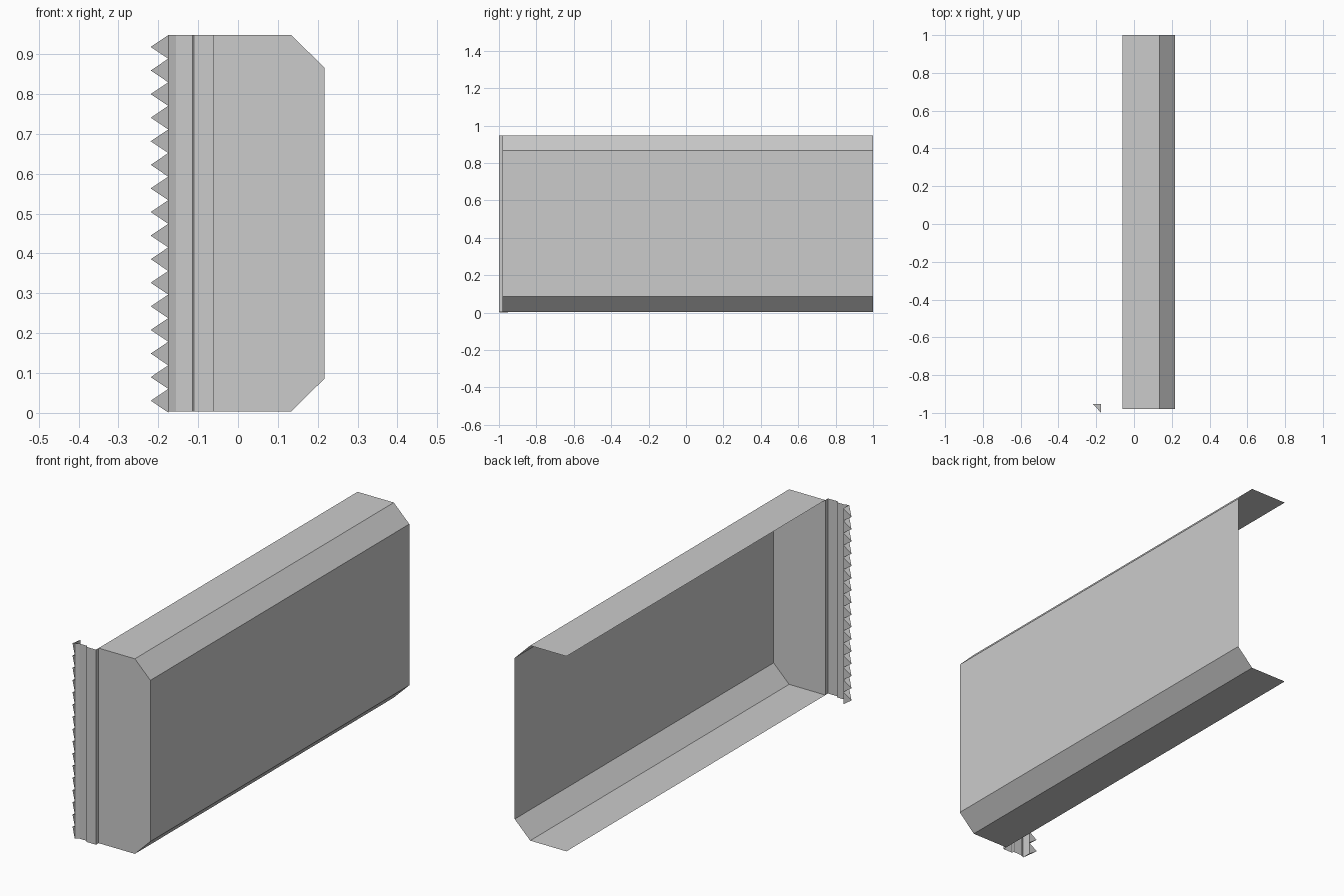
import bpy

if "Cube" in bpy.data.objects:
    bpy.data.objects.remove(bpy.data.objects["Cube"])

X0, X1, X2 = -0.06, 0.134, 0.217      # open rim, chamfer start, outer wall
Z0, Z1, CH = 0.004, 0.948, 0.082      # bottom, top, chamfer height
YF, YB = -0.98, 1.0                   # end plate, open end


def make(name, verts, faces):
    me = bpy.data.meshes.new(name)
    me.from_pydata(verts, [], faces)
    ob = bpy.data.objects.new(name, me)
    bpy.context.collection.objects.link(ob)
    return ob


# open channel: bottom flap, chamfers, outer wall and top flap
prof = [(X0, Z0), (X1, Z0), (X2, Z0 + CH), (X2, Z1 - CH), (X1, Z1), (X0, Z1)]
n = len(prof)
verts = [(x, y, z) for y in (YF, YB) for x, z in prof]
make("channel_shell", verts, [(i, i + 1, n + i + 1, n + i) for i in range(n - 1)])

# plate closing the front end
make("end_plate", [(x, YF, z) for x, z in prof], [tuple(range(n))])

# stepped strip beside the end plate
path = [(X0, YF), (X0, -1.0), (-0.111, -1.0), (-0.114, -0.99),
        (-0.156, -0.99), (-0.175, -0.998)]
m = len(path)
verts = [(x, y, z) for z in (Z0, Z1) for x, y in path]
make("folded_strip", verts, [(i + 1, i, m + i, m + i + 1) for i in range(m - 1)])

# row of wedge-shaped teeth along the strip edge
count = 16
pitch = (Z1 - 0.001) / count
verts, faces = [], []
for k in range(count):
    a, b = 0.001 + k * pitch, 0.001 + (k + 1) * pitch
    s = len(verts)
    verts += [(-0.175, -0.998, a), (-0.175, -0.998, b),
              (-0.175, -0.953, b), (-0.175, -0.953, a),
              (-0.219, -0.953, (a + b) / 2)]
    for f in ((0, 1, 4), (1, 2, 4), (2, 3, 4), (3, 0, 4), (0, 3, 2, 1)):
        faces.append(tuple(s + i for i in f))
make("teeth", verts, faces)
